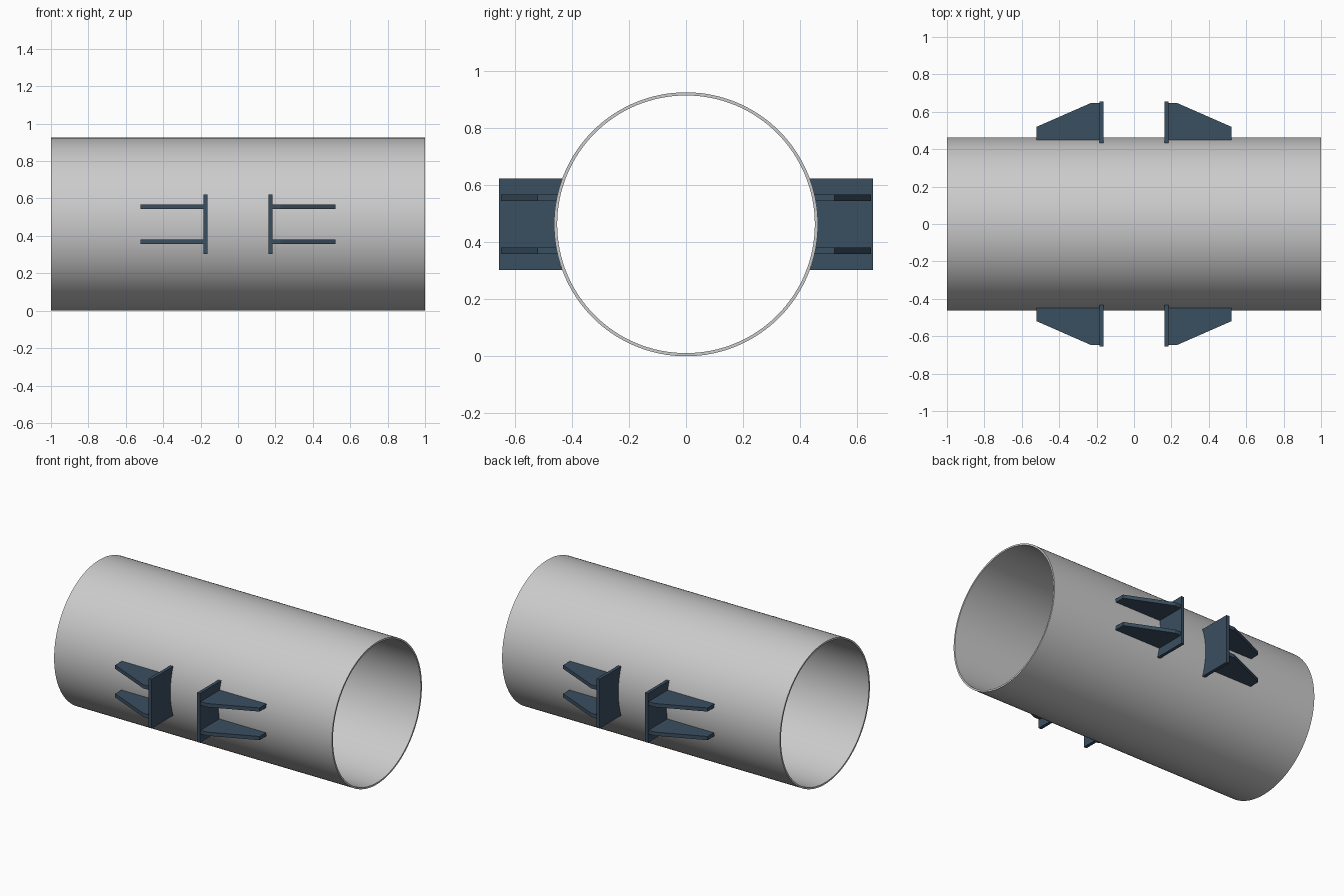
import bpy, bmesh
from math import sqrt, sin, cos, pi

if "Cube" in bpy.data.objects:
    bpy.data.objects.remove(bpy.data.objects["Cube"])

R, WALL, CZ = 0.4625, 0.011, 0.4625   # pipe radius, wall, axis height
X0, X1 = 0.163, 0.184                 # bracket plate thickness along x

steel = bpy.data.materials.new("dark_blue_steel")
steel.diffuse_color = (0.042, 0.077, 0.117, 1)
steel.use_nodes = True
steel.node_tree.nodes["Principled BSDF"].inputs["Base Color"].default_value = steel.diffuse_color


def make_object(name, bm, mirror=None, mat=None):
    bmesh.ops.recalc_face_normals(bm, faces=bm.faces)
    me = bpy.data.meshes.new(name)
    bm.to_mesh(me)
    bm.free()
    ob = bpy.data.objects.new(name, me)
    ob.location.z = CZ
    bpy.context.collection.objects.link(ob)
    if mat:
        me.materials.append(mat)
    if mirror:
        mod = ob.modifiers.new("mirror", 'MIRROR')
        mod.use_axis = mirror
        mod.use_mirror_merge = False
    return ob


def prism(ring_a, ring_b):
    """Solid between two matching outlines."""
    bm = bmesh.new()
    a = [bm.verts.new(p) for p in ring_a]
    b = [bm.verts.new(p) for p in ring_b]
    bm.faces.new(a)
    bm.faces.new(b[::-1])
    for i in range(len(a)):
        j = (i + 1) % len(a)
        bm.faces.new((a[i], b[i], b[j], a[j]))
    return bm


def surface_y(z):
    return sqrt(R * R - z * z)


# Hollow pipe: wall section swept around the x axis
bm = bmesh.new()
N = 128
section = [(-1, R), (1, R), (1, R - WALL), (-1, R - WALL)]
rings = [[bm.verts.new((x, r * cos(2 * pi * k / N), r * sin(2 * pi * k / N)))
          for x, r in section] for k in range(N)]
for k in range(N):
    p, q = rings[k], rings[(k + 1) % N]
    for i in range(4):
        j = (i + 1) % 4
        bm.faces.new((p[i], p[j], q[j], q[i]))
pipe = make_object("pipe", bm)
bpy.context.view_layer.objects.active = pipe
pipe.select_set(True)
bpy.ops.object.shade_smooth_by_angle()

# Saddle-cut bracket plates, one on each side and end
H = 0.16
arc = [(surface_y(z), z) for z in (-H + 2 * H * i / 16 for i in range(17))]
outline = [(0.655, -H)] + arc + [(0.655, H)]
make_object("bracket_plate",
            prism([(X0, y, z) for y, z in outline], [(X1, y, z) for y, z in outline]),
            (True, True, False), steel)


# Tapered gusset ribs behind the plates, in pairs above and below the axis
def rib_outline(z):
    y = surface_y(z)
    return [(x, v, z) for x, v in
            ((X1, y), (0.52, y), (0.52, 0.52), (0.228, 0.648), (X1, 0.648))]


make_object("gusset_rib", prism(rib_outline(0.081), rib_outline(0.105)),
            (True, True, True), steel)
